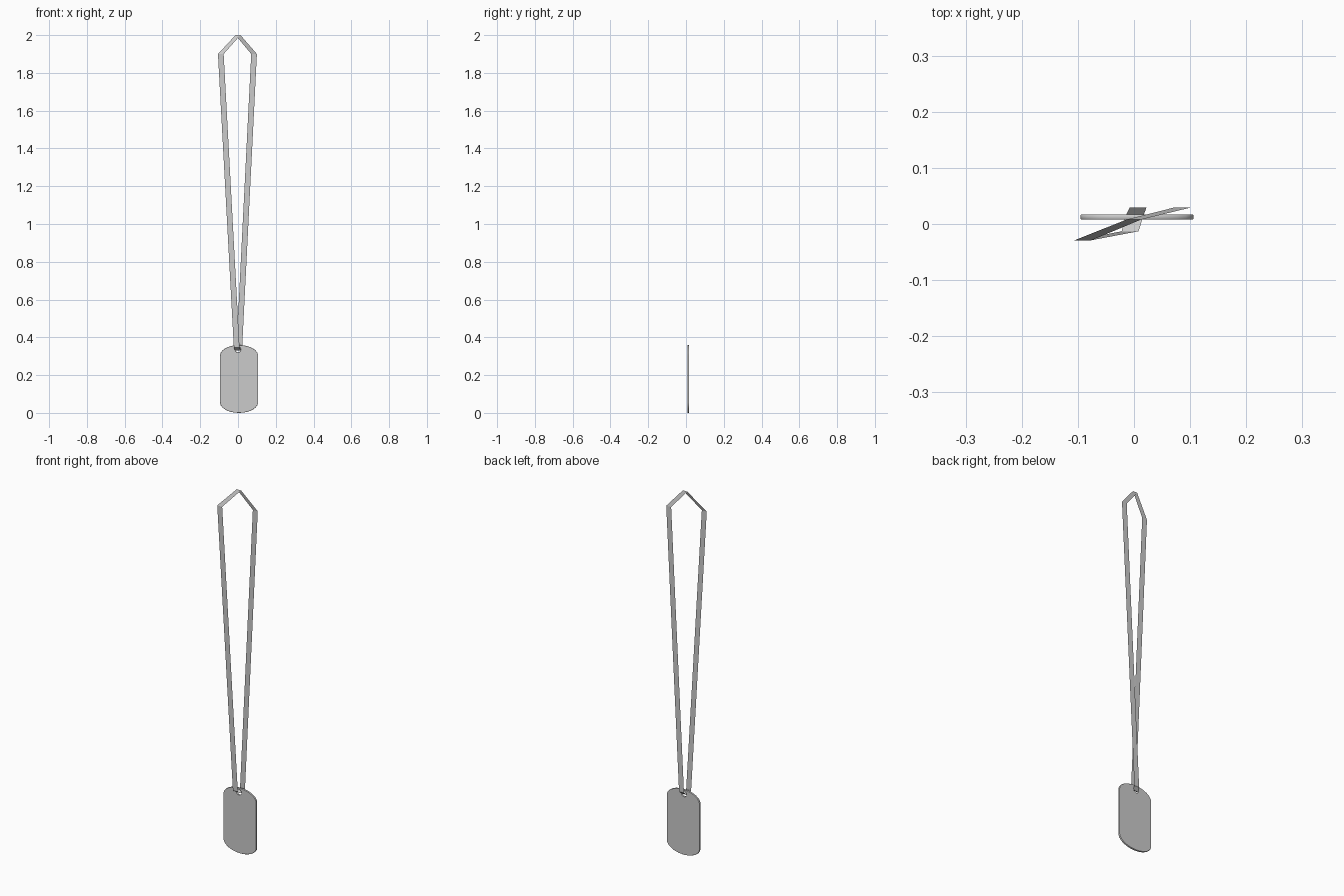
import bpy, bmesh
from math import cos, sin, pi

if "Cube" in bpy.data.objects:
    bpy.data.objects.remove(bpy.data.objects["Cube"])

# Tag plate: rounded-end outline with a cord hole, extruded with a fine edge bevel
HALF_W, HEIGHT, ARC, EDGE = 0.1005, 0.359, 0.055, 0.001
CX, CY, THICK = 0.0055, 0.0125, 0.009


def add_loop(curve, pts):
    s = curve.splines.new('POLY')
    s.points.add(len(pts) - 1)
    for p, (x, z) in zip(s.points, pts):
        p.co = (x, z, 0, 1)
    s.use_cyclic_u = True


curve = bpy.data.curves.new("tag_plate", 'CURVE')
curve.dimensions = '2D'
curve.fill_mode = 'BOTH'
curve.extrude = THICK / 2 - EDGE
curve.bevel_depth = EDGE
curve.bevel_resolution = 0

N = 12
a, b = HALF_W - EDGE, ARC - EDGE
outline = [(a * cos(pi * i / N), HEIGHT - ARC + b * sin(pi * i / N)) for i in range(N + 1)]
outline += [(-a * cos(pi * i / N), ARC - b * sin(pi * i / N)) for i in range(N + 1)]
add_loop(curve, outline)
R = 0.016
add_loop(curve, [(-CX + R * cos(2 * pi * i / 12), 0.335 + R * sin(2 * pi * i / 12))
                 for i in range(12)])

tag = bpy.data.objects.new("tag_plate", curve)
bpy.context.collection.objects.link(tag)
tag.location = (CX, CY, 0)
tag.rotation_euler = (pi / 2, 0, 0)
bpy.context.view_layer.objects.active = tag
tag.select_set(True)
bpy.ops.object.convert(target='MESH')

# Neck cord: flat ribbon, always spread along x, threaded through the hole
path = [(-0.091, -0.029, 1.90), (-0.007, -0.013, 0.347), (0.0, 0.012, 0.331),
        (0.007, 0.029, 0.347), (0.085, 0.029, 1.90), (0.0, 0.008, 2.00)]
widths = [0.015, 0.015, 0.016, 0.015, 0.015, 0.013]

bm = bmesh.new()
rungs = [(bm.verts.new((x - w, y, z)), bm.verts.new((x + w, y, z)))
         for (x, y, z), w in zip(path, widths)]
for i, (l0, r0) in enumerate(rungs):
    l1, r1 = rungs[(i + 1) % len(rungs)]
    bm.faces.new((l0, l1, r1, r0))
mesh = bpy.data.meshes.new("neck_cord")
bm.to_mesh(mesh)
bm.free()
bpy.context.collection.objects.link(bpy.data.objects.new("neck_cord", mesh))
